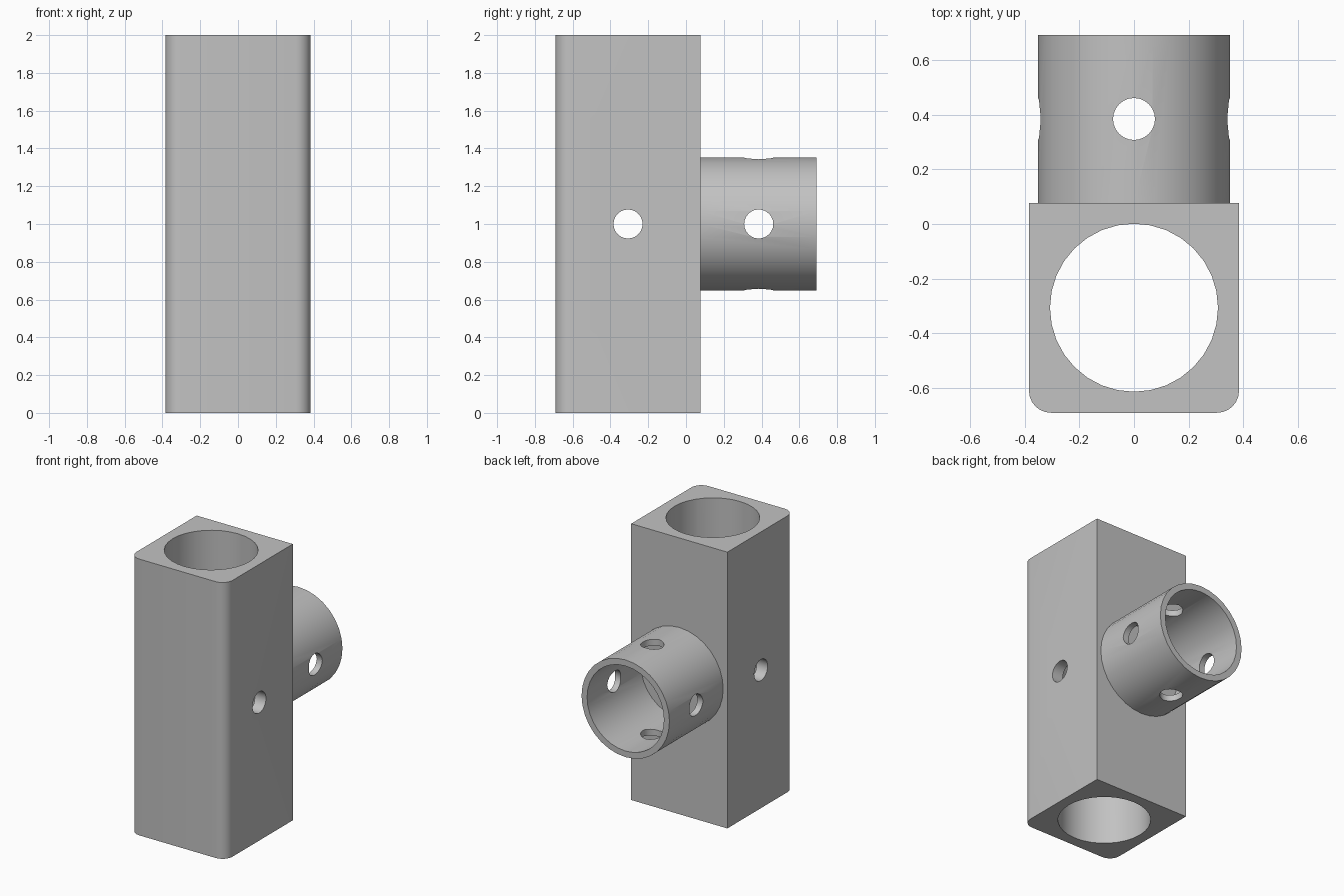
import bpy
import bmesh
from math import pi
from mathutils import Matrix, Vector

cube = bpy.data.objects.get("Cube")
if cube:
    bpy.data.objects.remove(cube, do_unlink=True)

HALF, FRONT, JOINT, BACK = 0.385, -0.692, 0.077, 0.692
POST_Y, TUBE_Y, MID = -0.307, 0.385, 1.0

grey = bpy.data.materials.new("plain grey")
grey.use_nodes = True
colour = (0.54, 0.54, 0.54, 1)
grey.diffuse_color = colour
grey.node_tree.nodes["Principled BSDF"].inputs["Base Color"].default_value = colour


def make(name, bm):
    mesh = bpy.data.meshes.new(name)
    bm.to_mesh(mesh)
    bm.free()
    mesh.materials.append(grey)
    obj = bpy.data.objects.new(name, mesh)
    bpy.context.collection.objects.link(obj)
    return obj


def cylinder(name, radius, length, centre, axis, sides=32):
    bm = bmesh.new()
    turn = {"x": Matrix.Rotation(pi / 2, 4, "Y"),
            "y": Matrix.Rotation(pi / 2, 4, "X"),
            "z": Matrix.Identity(4)}[axis]
    bmesh.ops.create_cone(bm, cap_ends=True, segments=sides, radius1=radius,
                          radius2=radius, depth=length,
                          matrix=Matrix.Translation(centre) @ turn)
    return make(name, bm)


def cut(obj, cutters):
    for cutter in cutters:
        mod = obj.modifiers.new("cut", "BOOLEAN")
        mod.operation = "DIFFERENCE"
        mod.solver = "EXACT"
        mod.object = cutter
    bpy.context.view_layer.update()
    graph = bpy.context.evaluated_depsgraph_get()
    mesh = bpy.data.meshes.new_from_object(obj.evaluated_get(graph))
    obj.modifiers.clear()
    obj.data = mesh
    for cutter in cutters:
        bpy.data.objects.remove(cutter, do_unlink=True)
    bpy.ops.object.select_all(action="DESELECT")
    obj.select_set(True)
    bpy.context.view_layer.objects.active = obj
    bpy.ops.object.shade_smooth_by_angle(angle=pi / 6)


# Square post with its two front corners rounded
bm = bmesh.new()
bmesh.ops.create_cube(bm, size=1)
for v in bm.verts:
    v.co = Vector((v.co.x * 2 * HALF,
                   FRONT if v.co.y < 0 else JOINT, v.co.z * 2 + MID))
edges = [e for e in bm.edges if all(v.co.y < POST_Y for v in e.verts)
         and abs(e.verts[0].co.z - e.verts[1].co.z) > 1]
bmesh.ops.bevel(bm, geom=edges, offset=0.08, segments=6, profile=0.5,
                affect="EDGES")
post = make("square_post", bm)

# Vertical bore and sideways pin hole
cut(post, [
    cylinder("post_bore", 0.308, 3, (0, POST_Y, MID), "z"),
    cylinder("post_pin_hole", 0.077, 2, (0, POST_Y, MID), "x", 24)])

# Round socket on the back, drilled on four sides
socket = cylinder("rear_socket", 0.352, BACK - JOINT,
                  (0, (BACK + JOINT) / 2, MID), "y")
cut(socket, [
    cylinder("socket_bore", 0.308, 2, (0, TUBE_Y, MID), "y"),
    cylinder("side_pin_hole", 0.077, 2, (0, TUBE_Y, MID), "x", 24),
    cylinder("upright_pin_hole", 0.077, 2, (0, TUBE_Y, MID), "z", 24)])
